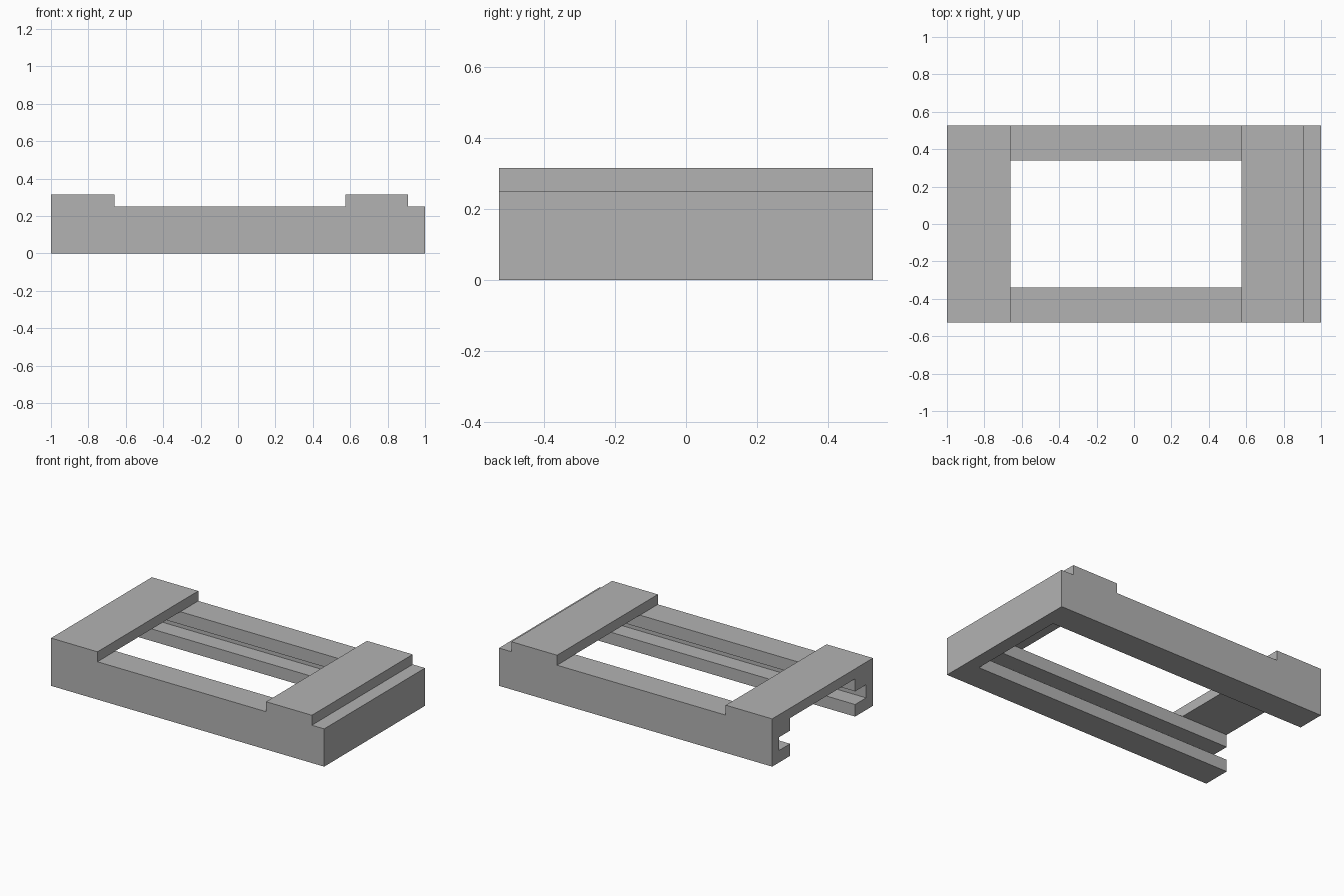
import bpy
import bmesh
from mathutils import Vector

if "Cube" in bpy.data.objects:
    bpy.data.objects.remove(bpy.data.objects["Cube"], do_unlink=True)

HALF_Y = 0.527      # half the frame width
DECK = 0.25         # top of the side rails
TOP = 0.316         # top of the raised bridges
WALL_X = 0.91       # inner face of the closed end

grey = bpy.data.materials.new("plain grey")
grey.use_nodes = True
colour = (0.45, 0.45, 0.45, 1)
grey.diffuse_color = colour
grey.node_tree.nodes["Principled BSDF"].inputs["Base Color"].default_value = colour


def extrude_profile(name, points, direction):
    """Solid made by sweeping a closed outline along a direction."""
    bm = bmesh.new()
    face = bm.faces.new([bm.verts.new(p) for p in points])
    swept = bmesh.ops.extrude_face_region(bm, geom=[face])["geom"]
    verts = [v for v in swept if isinstance(v, bmesh.types.BMVert)]
    bmesh.ops.translate(bm, verts=verts, vec=Vector(direction))
    bmesh.ops.recalc_face_normals(bm, faces=bm.faces)
    mesh = bpy.data.meshes.new(name)
    bm.to_mesh(mesh)
    bm.free()
    mesh.materials.append(grey)
    obj = bpy.data.objects.new(name, mesh)
    bpy.context.collection.objects.link(obj)
    return obj


# Frame body: side outline with two raised bridges, swept across the width
outline = [(-1, 0), (1, 0), (1, DECK), (WALL_X, DECK), (WALL_X, TOP),
           (0.575, TOP), (0.575, DECK), (-0.66, DECK), (-0.66, TOP), (-1, TOP)]
frame = extrude_profile("slotted_frame",
                        [(x, -HALF_Y, z) for x, z in outline],
                        (0, 2 * HALF_Y, 0))

# Channel cutter: opening between the rails with a slide groove on each side
SLOT, GROOVE = 0.34, 0.455
half = [(SLOT, -0.1), (SLOT, 0.08), (GROOVE, 0.08),
        (GROOVE, 0.167), (SLOT, 0.167), (SLOT, DECK)]
section = half + [(-y, z) for y, z in reversed(half)]
cutter = extrude_profile("channel_cutter",
                         [(-1.1, y, z) for y, z in section],
                         (1.1 + WALL_X, 0, 0))
cutter.hide_render = True

# Cut the channel from the open end up to the closed end wall
cut = frame.modifiers.new("channel", "BOOLEAN")
cut.operation = "DIFFERENCE"
cut.solver = "EXACT"
cut.object = cutter
bpy.context.view_layer.objects.active = frame
bpy.ops.object.modifier_apply(modifier=cut.name)
bpy.data.objects.remove(cutter, do_unlink=True)
